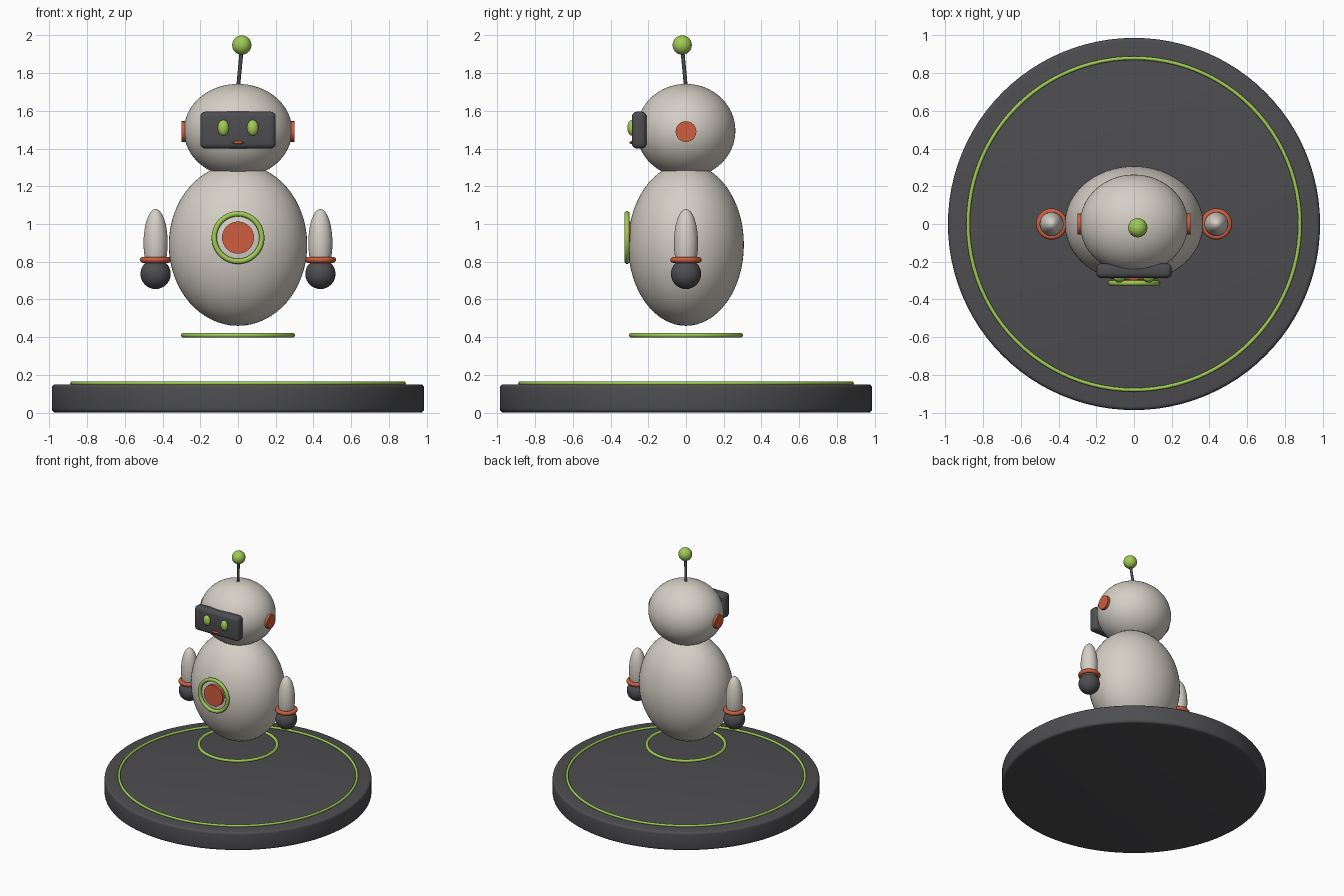
import bpy
import math
from mathutils import Vector

default = bpy.data.objects.get("Cube")
if default:
    bpy.data.objects.remove(default, do_unlink=True)


def material(name, rgb):
    mat = bpy.data.materials.new(name)
    mat.use_nodes = True
    color = (*rgb, 1)
    mat.diffuse_color = color
    mat.node_tree.nodes["Principled BSDF"].inputs["Base Color"].default_value = color
    return mat


shell = material("warm_white", (0.66, 0.62, 0.56))
dark = material("charcoal", (0.075, 0.075, 0.082))
green = material("lime_green", (0.35, 0.6, 0.09))
orange = material("burnt_orange", (0.62, 0.11, 0.05))


def finish(name, mat, bevel=0, segments=4):
    """Name, colour, bevel and smooth the active object."""
    obj = bpy.context.object
    obj.name = name
    obj.data.materials.append(mat)
    bpy.ops.object.transform_apply(location=False, rotation=False, scale=True)
    if bevel:
        mod = obj.modifiers.new("rounded_edges", "BEVEL")
        mod.width = bevel
        mod.segments = segments
        mod.limit_method = "ANGLE"
        bpy.ops.object.modifier_apply(modifier=mod.name)
    bpy.ops.object.shade_smooth_by_angle(angle=math.radians(35))
    return obj


def ellipsoid(name, mat, center, radii, segments=48):
    bpy.ops.mesh.primitive_uv_sphere_add(segments=segments, ring_count=segments // 2, location=center)
    bpy.context.object.scale = radii
    return finish(name, mat)


def ring(name, mat, center, major, minor, rotation=(0, 0, 0), segments=64):
    bpy.ops.mesh.primitive_torus_add(location=center, rotation=rotation, major_radius=major,
                                     minor_radius=minor, major_segments=segments, minor_segments=12)
    return finish(name, mat)


def cylinder(name, mat, start, end, radius, vertices=32, bevel=0):
    start, end = Vector(start), Vector(end)
    axis = end - start
    bpy.ops.mesh.primitive_cylinder_add(vertices=vertices, radius=radius, depth=axis.length,
                                        location=(start + end) / 2,
                                        rotation=axis.to_track_quat("Z", "Y").to_euler())
    return finish(name, mat, bevel)


FRONT = (math.pi / 2, 0, 0)

# Display base and glowing rings
cylinder("base", dark, (0, 0, 0), (0, 0, 0.15), 0.987, 96, 0.02)
ring("base_ring", green, (0, 0, 0.155), 0.88, 0.01, segments=96)
ring("hover_ring", green, (0, 0, 0.41), 0.29, 0.012)

# Body and chest button
ellipsoid("body", shell, (0, 0, 0.89), (0.367, 0.307, 0.43), 64)
ring("chest_ring", green, (0, -0.313, 0.928), 0.126, 0.014, FRONT)
cylinder("chest_button", orange, (0, -0.28, 0.928), (0, -0.318, 0.928), 0.085)

# Head and face
ellipsoid("head", shell, (0, 0, 1.495), (0.287, 0.262, 0.248), 64)
bpy.ops.mesh.primitive_cube_add(size=1, location=(0, -0.248, 1.498))
bpy.context.object.scale = (0.4, 0.078, 0.196)
finish("visor", dark, 0.027)
ellipsoid("mouth", orange, (0, -0.287, 1.432), (0.033, 0.013, 0.008), 24)

# Antenna
cylinder("antenna_rod", dark, (0, 0, 1.72), (0.02, -0.02, 1.93), 0.01, 16)
ellipsoid("antenna_ball", green, (0.02, -0.02, 1.949), (0.051, 0.051, 0.051), 32)

# Paired eyes, ears and arms
for side, s in (("left", 1), ("right", -1)):
    ellipsoid(side + "_eye", green, (s * 0.078, -0.286, 1.51), (0.03, 0.025, 0.042), 32)
    cylinder(side + "_ear", orange, (s * 0.26, 0, 1.49), (s * 0.3, 0, 1.49), 0.055, 24)
    x = s * 0.437
    ellipsoid(side + "_arm", shell, (x, 0, 0.9), (0.064, 0.064, 0.18), 32)
    ring(side + "_cuff", orange, (x, 0, 0.81), 0.067, 0.016, segments=40)
    ellipsoid(side + "_hand", dark, (x, 0, 0.735), (0.08, 0.08, 0.08), 32)
